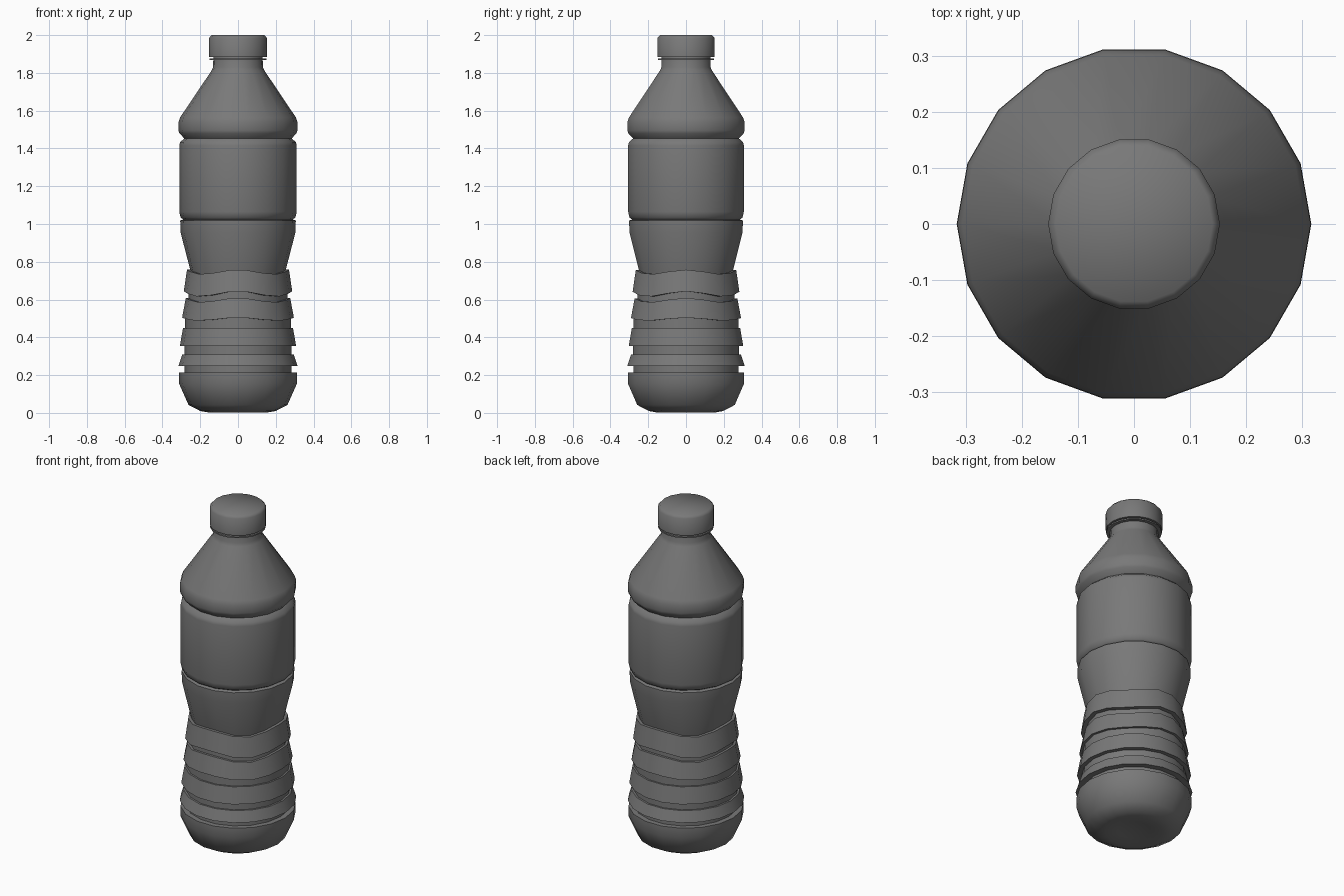
import bpy, bmesh, math

if "Cube" in bpy.data.objects:
    bpy.data.objects.remove(bpy.data.objects["Cube"])

SIDES = 18

dark = bpy.data.materials.new("dark_grey")
dark.diffuse_color = (0.19, 0.19, 0.19, 1)
dark.use_nodes = True
dark.node_tree.nodes["Principled BSDF"].inputs["Base Color"].default_value = dark.diffuse_color


def lathe(name, profile, angle=58):
    """Revolve (radius, z, wave) points around z; wave lifts z four times per turn."""
    bm = bmesh.new()
    rings = []
    for r, z, wave in profile:
        if r == 0:
            rings.append([bm.verts.new((0, 0, z))] * SIDES)
            continue
        ring = []
        for i in range(SIDES):
            a = 2 * math.pi * i / SIDES
            ring.append(bm.verts.new((r * math.cos(a), r * math.sin(a),
                                      z + wave * math.cos(4 * a))))
        rings.append(ring)
    for low, high in zip(rings, rings[1:]):
        for i in range(SIDES):
            j = (i + 1) % SIDES
            corners = list(dict.fromkeys((low[i], low[j], high[j], high[i])))
            bm.faces.new(corners)
    bmesh.ops.recalc_face_normals(bm, faces=bm.faces)
    mesh = bpy.data.meshes.new(name)
    bm.to_mesh(mesh)
    bm.free()
    mesh.materials.append(dark)
    obj = bpy.data.objects.new(name, mesh)
    bpy.context.collection.objects.link(obj)
    bpy.ops.object.select_all(action='DESELECT')
    obj.select_set(True)
    bpy.context.view_layer.objects.active = obj
    bpy.ops.object.shade_smooth_by_angle(angle=math.radians(angle))
    return obj


def flat(points):
    return [(r, z, 0) for r, z in points]


# Rounded foot with a shallow hollow underneath
foot = flat([(0, 0.022), (0.09, 0.014), (0.155, 0.002), (0.2, 0.01), (0.262, 0.042),
             (0.312, 0.155), (0.312, 0.213), (0.282, 0.213)])

# Grip ribs: bottom radius, bottom z, top radius, top z, bottom wave, top wave, groove above
ribs = [(0.316, 0.247, 0.295, 0.31, 0, 0, 0.284),
        (0.308, 0.353, 0.291, 0.45, 0, 0, 0.281),
        (0.296, 0.496, 0.276, 0.597, 0.008, 0.012, 0.262),
        (0.287, 0.63, 0.27, 0.746, 0.014, 0.012, 0.253)]
grip = []
inner = 0.282
for rb, zb, rt, zt, wb, wt, groove in ribs:
    grip += [(inner, zb, wb), (rb, zb, wb), (rt, zt, wt), (groove, zt, wt)]
    inner = groove

# Waist, label panel, shoulder and neck
upper = flat([(0.304, 0.955), (0.306, 1.018), (0.289, 1.024),
              (0.304, 1.034), (0.311, 1.065), (0.311, 1.415), (0.307, 1.433),
              (0.284, 1.453), (0.31, 1.48), (0.315, 1.495), (0.315, 1.54),
              (0.306, 1.565), (0.14, 1.812), (0.132, 1.83), (0.13, 1.9)])
lathe("bottle_body", foot + grip + upper)

# Tamper ring and screw cap
lathe("tamper_ring", flat([(0.128, 1.868), (0.151, 1.868), (0.151, 1.876), (0.128, 1.876)]))
lathe("cap", flat([(0.128, 1.884), (0.153, 1.884), (0.153, 1.985), (0.14, 2.0), (0, 2.0)]))
